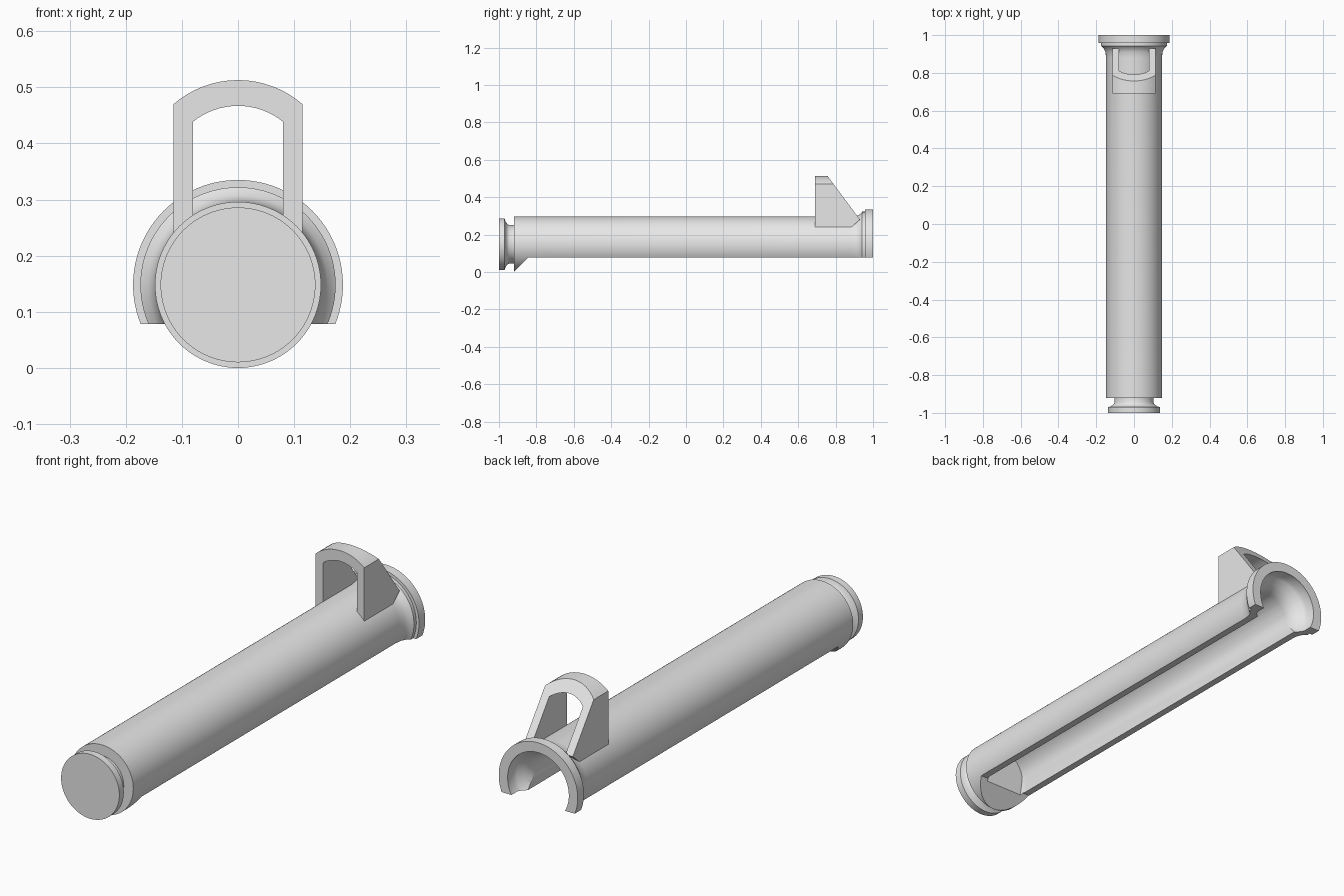
import bpy, bmesh, math

if "Cube" in bpy.data.objects:
    bpy.data.objects.remove(bpy.data.objects["Cube"])

CZ = 0.148      # height of the tube axis
R = 0.148       # tube radius
CUT_Z = 0.078   # underside of the open trough

grey = bpy.data.materials.new("plain grey")
grey.use_nodes = True
grey.diffuse_color = (0.8, 0.8, 0.8, 1)
grey.node_tree.nodes["Principled BSDF"].inputs["Base Color"].default_value = (0.8, 0.8, 0.8, 1)


def finish(bm, name):
    bmesh.ops.recalc_face_normals(bm, faces=bm.faces)
    mesh = bpy.data.meshes.new(name)
    bm.to_mesh(mesh)
    bm.free()
    mesh.materials.append(grey)
    obj = bpy.data.objects.new(name, mesh)
    bpy.context.collection.objects.link(obj)
    return obj


def lathe(name, profile, sides=96):
    """Solid of revolution about the tube axis; profile is (y, radius)."""
    bm = bmesh.new()
    angles = [math.tau * i / sides for i in range(sides)]
    rings = [[bm.verts.new((r * math.sin(a), y, CZ + r * math.cos(a))) for a in angles]
             for y, r in profile]
    for a, b in zip(rings, rings[1:]):
        for i in range(sides):
            j = (i + 1) % sides
            bm.faces.new((a[i], a[j], b[j], b[i]))
    bm.faces.new(rings[0])
    bm.faces.new(rings[-1])
    return finish(bm, name)


def prism(name, outline, along, lo, hi, end_round=0):
    """Extrude an outline along x (points are y, z) or y (points are x, z)."""
    bm = bmesh.new()

    def place(p, t):
        return (t, p[0], p[1]) if along == "x" else (p[0], t, p[1])
    a = [bm.verts.new(place(p, lo)) for p in outline]
    b = [bm.verts.new(place(p, hi)) for p in outline]
    bm.faces.new(a)
    bm.faces.new(b)
    for i in range(len(a)):
        j = (i + 1) % len(a)
        bm.faces.new((a[i], a[j], b[j], b[i]))
    if end_round:
        low = min(p[1] for p in outline) + 0.001
        edges = [e for e in bm.edges if all(v in a for v in e.verts)
                 and max(v.co.z for v in e.verts) > low]
        bmesh.ops.bevel(bm, geom=edges, offset=end_round, segments=5,
                        profile=0.5, affect="EDGES")
    return finish(bm, name)


def cut(target, cutter):
    cutter.hide_render = True
    mod = target.modifiers.new("cut", "BOOLEAN")
    mod.operation = "DIFFERENCE"
    mod.solver = "EXACT"
    mod.object = cutter
    bpy.context.view_layer.objects.active = target
    bpy.ops.object.modifier_apply(modifier=mod.name)
    bpy.data.objects.remove(cutter)


def smooth(obj):
    bpy.ops.object.select_all(action="DESELECT")
    obj.select_set(True)
    bpy.context.view_layer.objects.active = obj
    bpy.ops.object.shade_smooth_by_angle(angle=math.radians(30))


def arch(half, crown, rise, steps=16):
    """Shallow arc from +half to -half with its crown at the given height."""
    radius = (half ** 2 + rise ** 2) / (2 * rise)
    top = math.asin(half / radius)
    angles = [top - 2 * top * i / steps for i in range(steps + 1)]
    return [(radius * math.sin(a), crown - radius + radius * math.cos(a)) for a in angles]


# Tube with front disc, neck and flared rear flange
body = lathe("tube_body", [
    (-1, 0.138), (-0.97, 0.138), (-0.965, 0.122), (-0.955, 0.108), (-0.945, 0.103),
    (-0.92, 0.103), (-0.92, R), (0.88, R), (0.91, 0.151), (0.93, 0.16),
    (0.942, 0.174), (0.958, 0.174), (0.958, 0.187), (1, 0.187)])

# Open underside with a sloped front stop
cut(body, prism("underside_cutter", [
    (-0.93, -0.01), (-0.842, CUT_Z), (1.1, CUT_Z), (1.1, -0.1), (-0.93, -0.1)],
    "x", -0.3, 0.3))

# Arched channel inside, rounded at its closed end
half = 0.1
tunnel = [(half, -0.1)] + arch(half, CZ + half, half, 24) + [(-half, -0.1)]
cut(body, prism("channel_cutter", tunnel, "y", -0.85, 1.1, end_round=0.03))

# Flared mouth at the rear
cut(body, lathe("mouth_cutter", [
    (0.87, 0.099), (0.9, 0.106), (0.925, 0.12), (0.945, 0.138), (0.96, 0.145), (1.1, 0.145)]))
smooth(body)

# Sight-like hoop: inverted U with curved crown and sloping back
foot = 0.225
hoop_outline = ([(0.115, foot)] + arch(0.115, 0.513, 0.043) + [(-0.115, foot), (-0.08, foot)]
                + arch(0.08, 0.467, 0.028)[::-1] + [(0.08, foot)])
hoop = prism("rear_hoop", hoop_outline, "y", 0.69, 1.0)
cut(hoop, prism("slope_cutter", [
    (0.745, 0.53), (0.757, 0.513), (0.93, 0.28), (0.885, 0.24), (0.885, 0.1),
    (1.1, 0.1), (1.1, 0.53)], "x", -0.3, 0.3))
smooth(hoop)
